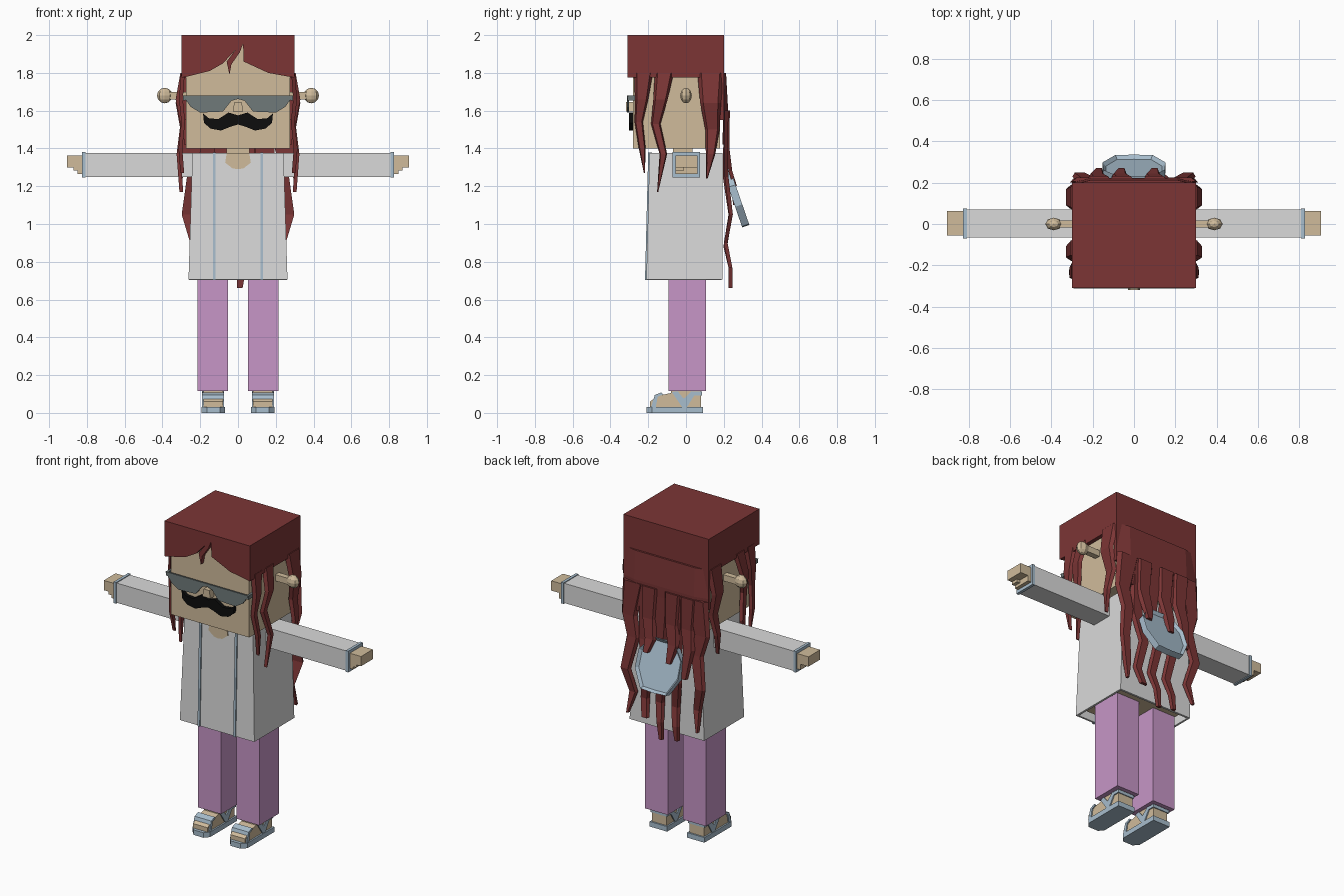
import bpy, bmesh, math
from mathutils import Vector

old = bpy.data.objects.get("Cube")
if old:
    bpy.data.objects.remove(old, do_unlink=True)


def material(name, rgb):
    m = bpy.data.materials.new(name)
    m.use_nodes = True
    m.diffuse_color = (*rgb, 1)
    m.node_tree.nodes["Principled BSDF"].inputs["Base Color"].default_value = (*rgb, 1)
    return m


SKIN = material("tan skin", (.63, .50, .33))
HAIR = material("dark red hair", (.20, .036, .036))
COAT = material("pale grey cloth", (.70, .70, .70))
BLUE = material("light blue trim", (.39, .51, .61))
PINK = material("mauve trousers", (.57, .305, .57))
BLACK = material("black moustache", (.004, .004, .004))
LENS = material("grey lens", (.16, .195, .195))


def finish(name, bm, mat):
    bmesh.ops.recalc_face_normals(bm, faces=bm.faces[:])
    me = bpy.data.meshes.new(name)
    bm.to_mesh(me)
    bm.free()
    ob = bpy.data.objects.new(name, me)
    me.materials.append(mat)
    bpy.context.collection.objects.link(ob)
    return ob


def box(name, mat, x, y, z, taper=1):
    """Box from (min, max) ranges; taper scales the top in x."""
    bm = bmesh.new()
    bmesh.ops.create_cube(bm, size=1)
    for v in bm.verts:
        top = v.co.z > 0
        v.co = Vector(r[0] + (c + .5) * (r[1] - r[0]) for r, c in zip((x, y, z), v.co))
        if top:
            v.co.x *= taper
    return finish(name, bm, mat)


def prism(name, mat, pts, lo, hi, axis="y"):
    """Extrude an outline along an axis."""
    def place(a, b, d):
        return {"x": (d, a, b), "y": (a, d, b), "z": (a, b, d)}[axis]
    bm = bmesh.new()
    face = bm.faces.new([bm.verts.new(place(a, b, lo)) for a, b in pts])
    new = bmesh.ops.extrude_face_region(bm, geom=[face])["geom"]
    for v in new:
        if isinstance(v, bmesh.types.BMVert):
            v.co = place(*[c for i, c in enumerate(v.co) if i != "xyz".index(axis)], hi)
    return finish(name, bm, mat)


def mirrored(half):
    return half + [(-a, b) for a, b in reversed(half) if a]


def strand(name, sections, side=0, thick=.02):
    """Lock of hair: sections of (across, z, outward, half width)."""
    bm = bmesh.new()
    rings = []
    for a, z, out, w in sections:
        ring = []
        for da, d in ((-w, 0), (w, 0), (w * .7, thick), (-w * .7, thick)):
            p = (side * (out + d), a + da, z) if side else (a + da, out + d, z)
            ring.append(bm.verts.new(p))
        rings.append(ring)
    for r, s in zip(rings, rings[1:]):
        for i in range(4):
            j = (i + 1) % 4
            bm.faces.new((r[i], r[j], s[j], s[i]))
    bm.faces.new(rings[0])
    bm.faces.new(rings[-1])
    return finish(name, bm, HAIR)


# Head and face
box("head", SKIN, (-.275, .275), (-.28, .18), (1.40, 1.96))
box("neck", SKIN, (-.06, .06), (-.07, .035), (1.30, 1.42))
box("nose", SKIN, (-.028, .028), (-.318, -.28), (1.595, 1.645), .7)
prism("moustache", BLACK, mirrored([(0, 1.575), (.05, 1.59), (.105, 1.555), (.155, 1.56),
      (.185, 1.585), (.18, 1.535), (.145, 1.505), (.09, 1.495), (.04, 1.515), (0, 1.527)]),
      -.303, -.281)
prism("sunglasses", LENS, mirrored([(0, 1.68), (.293, 1.68), (.25, 1.62), (.20, 1.59),
      (.08, 1.595), (.035, 1.652), (0, 1.662)]), -.312, -.302)
for s in (1, -1):
    box("glasses_temple", LENS, sorted((s * .277, s * .291)), (-.31, -.20), (1.655, 1.68))

# Ears: rods with faceted balls
for s in (1, -1):
    box("ear_rod", SKIN, sorted((s * .27, s * .37)), (-.018, .018), (1.66, 1.70))
    bm = bmesh.new()
    bmesh.ops.create_uvsphere(bm, u_segments=8, v_segments=6, radius=.041)
    for v in bm.verts:
        v.co = (v.co.x + s * .388, v.co.y * .75, v.co.z + 1.68)
    finish("ear_ball", bm, SKIN)

# Hair cap with a cut fringe
box("hair_top", HAIR, (-.30, .30), (-.31, .20), (1.95, 2))
box("hair_back", HAIR, (-.30, .30), (.18, .20), (1.55, 2))
for s in (1, -1):
    box("hair_side", HAIR, sorted((s * .275, s * .30)), (-.285, .20), (1.775, 1.96))
prism("fringe", HAIR, [(-.30, 2), (-.30, 1.775), (-.27, 1.78), (-.15, 1.81), (-.08, 1.85),
      (-.015, 1.92), (-.06, 1.86), (-.045, 1.79), (-.035, 1.845), (.01, 1.91), (.027, 1.955),
      (.03, 1.86), (.16, 1.80), (.27, 1.78), (.30, 1.775), (.30, 2)], -.31, -.282)

# Wavy locks at the sides
LOCKS = (
    [(-.225, 1.80, .282, .05), (-.235, 1.66, .292, .035), (-.25, 1.54, .28, .022),
     (-.232, 1.40, .295, .018), (-.22, 1.27, .285, .003)],
    [(-.115, 1.80, .285, .05), (-.135, 1.66, .31, .038), (-.16, 1.53, .285, .025),
     (-.12, 1.37, .305, .02), (-.15, 1.17, .29, .003)],
    [(.13, 1.80, .285, .07), (.13, 1.64, .31, .055), (.14, 1.50, .285, .038),
     (.13, 1.37, .305, .025), (.11, 1.24, .29, .004)])
for s in (1, -1):
    for lock in LOCKS:
        strand("side_lock", lock, s)

# Back hair: a sheet that splits into long locks
strand("back_sheet", [(0, 1.80, .19, .30), (0, 1.62, .20, .30), (0, 1.42, .192, .285)], thick=.022)
for s in (1, -1):
    strand("outer_back_lock", [(s * .22, 1.60, .205, .08), (s * .255, 1.38, .20, .055),
           (s * .225, 1.25, .205, .045), (s * .262, 1.05, .228, .036),
           (s * .225, .90, .20, .028), (s * .245, .77, .225, .008)])
for x, end in ((.13, .77), (.025, .66), (-.085, .68)):
    strand("long_back_lock", [(x, 1.60, .20, .06), (x + .02, 1.25, .195, .045),
           (x - .01, 1.05, .225, .035), (x + .015, .88, .198, .03),
           (x - .005, .77, .225, .024), (x - .015, end, .225, .014)])
for x, end in ((.10, 1.20), (-.06, 1.17), (-.17, 1.10)):
    strand("short_back_lock", [(x, 1.60, .212, .06), (x + .01, 1.40, .21, .05),
           (x - .01, 1.28, .225, .04), (x, end, .25, .02)])

# Hood hanging behind, a tilted U plate with a sunken panel
hood = prism("hood", BLUE, mirrored([(0, 0), (.08, 0), (.15, -.09), (.152, -.20),
             (.09, -.31), (0, -.315)]), 0, .04)
bm = bmesh.new()
bm.from_mesh(hood.data)
bm.faces.ensure_lookup_table()
outer = [f for f in bm.faces if f.normal.y > .9]
bmesh.ops.inset_region(bm, faces=outer, thickness=.016, depth=0)
bmesh.ops.translate(bm, verts=outer[0].verts[:], vec=(0, -.018, 0))
bm.to_mesh(hood.data)
bm.free()
hood.location = (0, .195, 1.28)
hood.rotation_euler.x = math.radians(19)

# Coat: tapered shell, open underneath
coat = box("coat", COAT, (-.262, .262), (-.21, .192), (.705, 1.375), .92)
bm = bmesh.new()
bm.from_mesh(coat.data)
for v in bm.verts:
    if v.co.z > 1 and v.co.y < 0:
        v.co.y = -.193
bmesh.ops.delete(bm, geom=[f for f in bm.faces if f.normal.z < -.9], context="FACES")
bm.to_mesh(coat.data)
bm.free()
shell = coat.modifiers.new("thickness", "SOLIDIFY")
shell.thickness = .018
shell.offset = -1
box("torso", SKIN, (-.22, .22), (-.17, .165), (.735, 1.30), .95)
prism("neckline", SKIN, mirrored([(0, 1.375), (.06, 1.375), (.068, 1.325), (.03, 1.295),
      (0, 1.29)]), -.2, -.19)
for s in (1, -1):
    prism("coat_trim", BLUE, [(-.20, 1.378), (-.217, .703), (-.195, .703), (-.18, 1.378)],
          s * .118, s * .133, "x")

# Arms, cuffs and hands
for s in (1, -1):
    def span(a, b):
        return sorted((s * a, s * b))
    box("sleeve", COAT, span(.22, .82), (-.066, .07), (1.25, 1.375))
    box("cuff", BLUE, span(.808, .826), (-.071, .075), (1.245, 1.38))
    box("palm", SKIN, span(.82, .905), (-.056, .062), (1.30, 1.362))
    box("palm_heel", SKIN, span(.82, .85), (-.056, .062), (1.265, 1.31))
    box("thumb", SKIN, span(.84, .872), (-.056, -.01), (1.282, 1.31))

# Legs and sandals
for s in (1, -1):
    def span(a, b):
        return sorted((s * a, s * b))
    box("trouser_leg", PINK, span(.053, .215), (-.093, .107), (.117, .78))
    prism("sole", BLUE, [(s * a, b) for a, b in ((.07, .09), (.07, -.18), (.095, -.21),
          (.165, -.21), (.193, -.18), (.193, .09))], 0, .032, "z")
    prism("foot", SKIN, [(-.19, .03), (-.19, .06), (-.15, .09), (-.08, .105), (-.08, .12),
          (.08, .12), (.08, .03)], s * .08, s * .183, "x")
    prism("toe_strap", BLUE, [(-.185, .03), (-.165, .095), (-.13, .108), (-.12, .098),
          (-.15, .085), (-.16, .03)], s * .073, s * .19, "x")
    prism("ankle_strap", BLUE, [(-.02, .03), (-.075, .11), (-.045, .115), (-.012, .075),
          (.03, .115), (.055, .11), (.005, .03)], s * .073, s * .19, "x")
    box("heel_strap", BLUE, span(.073, .19), (.04, .086), (.092, .112))
